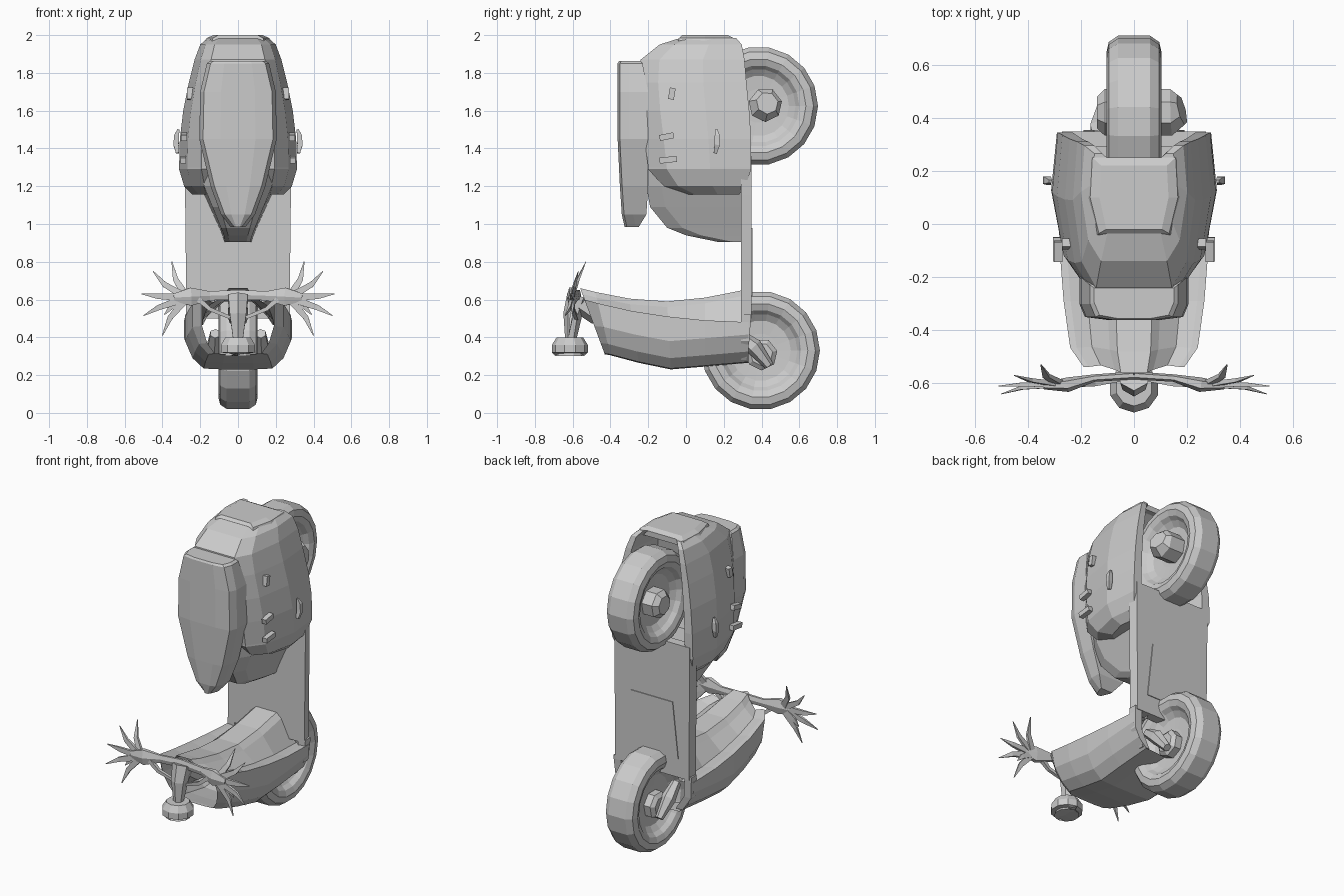
import bpy, bmesh, math
from mathutils import Vector


def loft(name, rings, caps=True, closed=False):
    """Skin a list of equal-length point rings."""
    bm = bmesh.new()
    vs = [[bm.verts.new(p) for p in r] for r in rings]
    n = len(rings[0])
    m = len(vs)
    for i in range(m if closed else m - 1):
        a, b = vs[i], vs[(i + 1) % m]
        for j in range(n):
            k = (j + 1) % n
            bm.faces.new((a[j], a[k], b[k], b[j]))
    if caps and not closed:
        bm.faces.new(vs[0])
        bm.faces.new(vs[-1])
    bmesh.ops.recalc_face_normals(bm, faces=bm.faces)
    me = bpy.data.meshes.new(name)
    bm.to_mesh(me)
    bm.free()
    ob = bpy.data.objects.new(name, me)
    bpy.context.collection.objects.link(ob)
    return ob


def mirror_ring(half):
    return half + [(-x, y, z) for x, y, z in reversed(half)]


def tube(name, pts, radii, n=6, flat=1.0):
    """Tapered tube along a path; flat squashes it across its second axis."""
    pts = [Vector(p) for p in pts]
    rings = []
    for i, p in enumerate(pts):
        d = (pts[min(i + 1, len(pts) - 1)] - pts[max(i - 1, 0)]).normalized()
        ref = Vector((0, 1, 0)) if abs(d.y) < 0.8 else Vector((0, 0, 1))
        u = d.cross(ref).normalized()
        v = d.cross(u)
        ring = []
        for k in range(n):
            a = math.tau * (k + 0.5) / n
            ring.append(p + radii[i] * (math.cos(a) * u + flat * math.sin(a) * v))
        rings.append(ring)
    return loft(name, rings)


def wheel(name, cy, cz, profile, n=18):
    """Revolve an (x, r) profile around the axle."""
    return loft(name, [[(x, cy + r * math.cos(math.tau * k / n), cz + r * math.sin(math.tau * k / n))
                        for k in range(n)] for x, r in profile])


# Wheels: rounded tyre with a recessed rim disc
side = [(0.035, 0.09), (0.04, 0.16), (0.065, 0.195), (0.09, 0.215), (0.104, 0.25), (0.095, 0.29), (0.06, 0.314)]
tyre = [(-x, r) for x, r in side] + [(x, r) for x, r in reversed(side)]
wheel("rear_wheel", 0.385, 1.625, tyre)
wheel("front_wheel", 0.395, 0.33, tyre)
tube("rear_hub", [(-0.14, 0.42, 1.63), (-0.11, 0.42, 1.63), (0.14, 0.42, 1.63), (0.18, 0.43, 1.64)],
     [0.06, 0.09, 0.09, 0.06], 7)
tube("front_hub", [(-0.1, 0.4, 0.31), (-0.08, 0.4, 0.31), (0.08, 0.4, 0.31), (0.1, 0.4, 0.31)],
     [0.06, 0.085, 0.085, 0.06], 7)
for s, tag in ((1, "right"), (-1, "left")):
    tube("fork_arm_" + tag, [(s * 0.12, 0.27, 0.42), (s * 0.125, 0.36, 0.35), (s * 0.115, 0.44, 0.25)],
         [0.03, 0.045, 0.025], 6)

# Leg shield: open shell with a slanted, hollow nose
rings = []
for yb, yt, hw, zb, ze, zt in ((0.33, 0.33, 0.28, 0.265, 0.48, 0.655), (0.1, 0.1, 0.285, 0.245, 0.49, 0.61),
                               (-0.08, -0.1, 0.28, 0.23, 0.51, 0.59), (-0.25, -0.3, 0.265, 0.265, 0.54, 0.605),
                               (-0.4, -0.48, 0.24, 0.305, 0.58, 0.64), (-0.43, -0.56, 0.19, 0.31, 0.6, 0.66)):
    half = [(0.3 * hw, zb), (0.65 * hw, zb + 0.005), (0.86 * hw, zb + 0.06), (hw, zb + 0.15),
            (hw, ze), (0.9 * hw, ze), (0.66 * hw, ze - 0.015), (0.38 * hw, zt - 0.03), (0.26 * hw, zt)]
    rings.append(mirror_ring([(x, yb + (yt - yb) * (z - zb) / (zt - zb), z) for x, z in half]))
loft("leg_shield", rings, caps=False)
tube("steering_column", [(0, -0.3, 0.5), (0, -0.48, 0.53), (0, -0.55, 0.58)], [0.05, 0.06, 0.06], 6)

# Foot board with side rails and an underside panel
loft("foot_board", [[(-w, 0.29, z), (w, 0.29, z), (w - 0.01, 0.348, z), (-w + 0.01, 0.348, z)]
                    for z, w in ((0.5, 0.275), (0.7, 0.275), (1.15, 0.28), (1.36, 0.28))])
loft("underside_panel", [[(-w, 0.34, z), (w, 0.34, z), (w, 0.353, z), (-w, 0.353, z)]
                         for z, w in ((0.62, 0.19), (0.98, 0.15))])
for s, tag in ((1, "right"), (-1, "left")):
    loft("shield_rail_" + tag, [[(s * (w - 0.05), 0.29, z), (s * w, 0.29, z), (s * w, y, z), (s * (w - 0.05), y, z)]
                                for z, w, y in ((0.28, 0.2, 0.32), (0.38, 0.27, 0.335), (0.52, 0.28, 0.345))])

# Rear body: U-shaped cowl around the wheel
rings = []
for z, hw, y0, y1, depth in ((1.155, 0.24, 0.0, 0.28, 0.02), (1.2, 0.285, -0.12, 0.315, 0.02),
                             (1.29, 0.312, -0.2, 0.345, 0.03), (1.3, 0.312, -0.2, 0.345, 0.2),
                             (1.45, 0.308, -0.22, 0.345, 0.25), (1.6, 0.29, -0.24, 0.335, 0.25),
                             (1.75, 0.26, -0.25, 0.32, 0.25), (1.87, 0.23, -0.24, 0.31, 0.22),
                             (1.95, 0.2, -0.14, 0.295, 0.08), (1.985, 0.16, -0.03, 0.265, 0.02)):
    d = y1 - y0
    rings.append(mirror_ring([(0.62 * hw, y0, z), (0.86 * hw, y0 + 0.18 * d, z), (hw, y0 + 0.6 * d, z),
                              (0.93 * hw, y1, z), (0.75 * hw, y1, z), (0.6 * hw, y1 - depth, z)]))
loft("rear_body", rings)
loft("tail_lamp", [mirror_ring([(0.8 * w, y0, z), (w, 0.1, z), (0.95 * w, y1, z)])
                   for z, w, y0, y1 in ((1.95, 0.18, -0.05, 0.25), (1.985, 0.165, -0.035, 0.25),
                                        (2.0, 0.13, -0.02, 0.22))])

# Under-seat body narrowing toward the foot board
loft("underseat_body", [mirror_ring([(0.7 * w, y0, z), (w, y0 + 0.08, z), (w * 1.1, 0.3, z)])
                        for z, w, y0 in ((0.905, 0.065, 0.17), (0.94, 0.075, 0.0), (0.98, 0.09, -0.1),
                                         (1.09, 0.135, -0.19), (1.2, 0.18, -0.21), (1.35, 0.2, -0.22))])

# Seat: long pointed cushion
loft("seat", [mirror_ring([(0.5 * w, yf, z), (w, yf + 0.012, z), (w + 0.02, yf + 0.06, z), (w + 0.02, yb, z)])
              for z, w, yf, yb in ((0.985, 0.02, -0.325, -0.25), (1.05, 0.07, -0.34, -0.21),
                                   (1.2, 0.125, -0.35, -0.2), (1.45, 0.185, -0.362, -0.2),
                                   (1.7, 0.18, -0.362, -0.2), (1.85, 0.145, -0.362, -0.23),
                                   (1.862, 0.13, -0.355, -0.24))])

# Handlebar, branching end spikes, vents and side lamps on both sides
tips = [(0.35, -0.53, 0.8), (0.45, -0.57, 0.75), (0.51, -0.61, 0.63), (0.5, -0.64, 0.515),
        (0.4, -0.62, 0.41), (0.39, -0.6, 0.52)]
for s, tag in ((1, "right"), (-1, "left")):
    tube("handlebar_" + tag, [(0, -0.57, 0.625), (s * 0.15, -0.58, 0.62), (s * 0.25, -0.605, 0.615),
                              (s * 0.34, -0.61, 0.61)], [0.03, 0.028, 0.055, 0.025], 6, 0.5)
    for i, (x, y, z) in enumerate(tips):
        mid = (s * (0.6 * x + 0.12), 0.4 * y - 0.36, 0.52 * z + 0.29)
        tube("bar_spike_%s_%d" % (tag, i), [(s * 0.27, -0.605, 0.61), mid, (s * x, y, z)],
             [0.03, 0.02, 0.003], 4, 0.5)
    tube("brake_lever_" + tag, [(s * 0.03, -0.58, 0.5), (s * 0.15, -0.6, 0.55), (s * 0.22, -0.6, 0.61)],
         [0.012, 0.015, 0.02], 4)
    # each vent: outer x, start (y, z), end (y, z)
    for i, (x, y0, z0, y1, z1) in enumerate(((0.255, -0.08, 1.66, -0.07, 1.72), (0.285, -0.14, 1.455, -0.065, 1.47),
                                             (0.29, -0.14, 1.335, -0.05, 1.345))):
        tube("vent_%s_%d" % (tag, i), [(s * x, y0, z0), (s * x, y1, z1)], [0.022, 0.022], 4)
    tube("side_lamp_" + tag, [(s * 0.32, 0.155, 1.375), (s * 0.328, 0.165, 1.42), (s * 0.325, 0.165, 1.47),
                              (s * 0.315, 0.16, 1.5)], [0.012, 0.02, 0.018, 0.008], 4)

# Headlight hanging from the bar
tube("headlight_neck", [(0, -0.57, 0.62), (0, -0.6, 0.52), (0, -0.61, 0.39)], [0.06, 0.05, 0.03], 6)
tube("headlight", [(0, -0.615, 0.33), (0, -0.615, 0.3), (0, -0.615, 0.32), (0, -0.615, 0.36), (0, -0.615, 0.4)],
     [0.06, 0.075, 0.095, 0.095, 0.07], 10)
